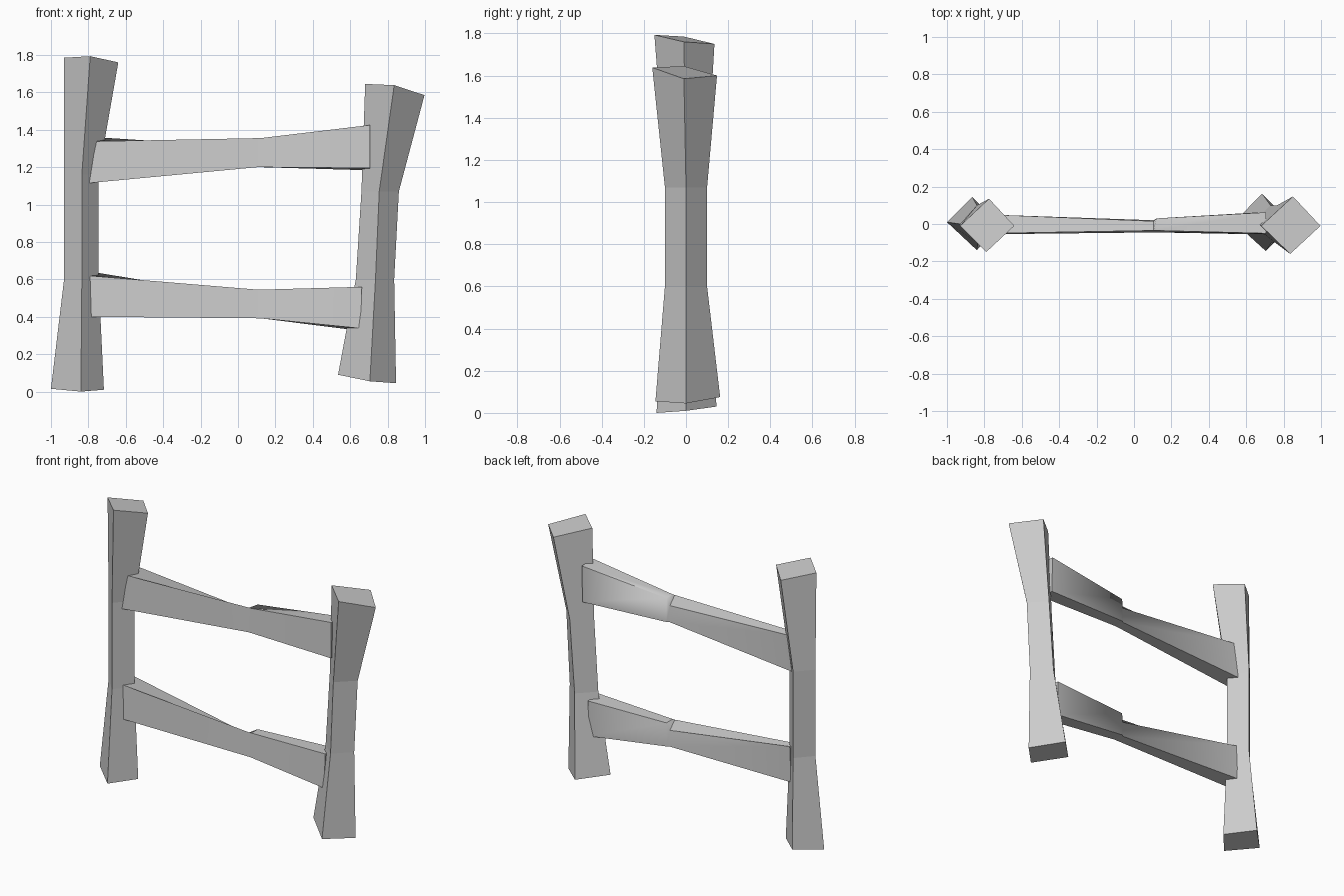
import bpy, bmesh, math

if "Cube" in bpy.data.objects:
    bpy.data.objects.remove(bpy.data.objects["Cube"])

def loft(name, rings, smooth=False):
    """Skin a stack of four-cornered rings and cap both ends."""
    bm = bmesh.new()
    rows = [[bm.verts.new(p) for p in r] for r in rings]
    for a, b in zip(rows, rows[1:]):
        for i in range(4):
            j = (i + 1) % 4
            bm.faces.new((a[i], a[j], b[j], b[i]))
    bm.faces.new(rows[0])
    bm.faces.new(rows[-1])
    bmesh.ops.recalc_face_normals(bm, faces=bm.faces)
    me = bpy.data.meshes.new(name)
    bm.to_mesh(me)
    bm.free()
    ob = bpy.data.objects.new(name, me)
    bpy.context.collection.objects.link(ob)
    if smooth:
        bpy.context.view_layer.objects.active = ob
        ob.select_set(True)
        bpy.ops.object.shade_smooth_by_angle(angle=math.radians(60))
        ob.select_set(False)
    return ob

def waist(xl, xf, xr, z, y=0.1):
    """Narrow diamond ring in the middle of a post."""
    return [(xl, 0, z), (xf, -y, z), (xr, 0, z), (xl + xr - xf, y, z)]

# Posts: diamond section, flared and slanted at both ends
loft("left_post", [
    [(-1.0, 0.01, 0.015), (-0.84, -0.14, 0.0), (-0.717, 0, 0.01), (-0.865, 0.145, 0.03)],
    waist(-0.93, -0.835, -0.745, 0.6),
    waist(-0.93, -0.835, -0.745, 1.16),
    [(-0.93, -0.01, 1.785), (-0.79, -0.15, 1.793), (-0.64, -0.01, 1.76), (-0.775, 0.135, 1.75)],
])
loft("right_post", [
    [(0.535, 0.01, 0.09), (0.705, -0.145, 0.055), (0.845, 0, 0.045), (0.685, 0.162, 0.075)],
    waist(0.63, 0.735, 0.835, 0.6),
    waist(0.66, 0.755, 0.86, 1.07),
    [(0.68, -0.01, 1.645), (0.835, -0.16, 1.638), (0.997, -0.01, 1.585), (0.85, 0.147, 1.60)],
])

def rail(name, left, mid, right):
    """left: 4 (x, z) corners; mid: top, bottom z; right: 4 (x, z) corners.
    Corner order: front bottom, front top, back top, back bottom."""
    top, bot = mid
    ys = (-0.055, -0.05, 0.05, 0.05)
    yr = (-0.055, -0.05, 0.062, 0.055)
    loft(name, [
        [(x, y, z) for (x, z), y in zip(left, ys)],
        [(0.105, -0.045, bot), (0.105, -0.035, top), (0.105, 0.015, top - 0.05), (0.105, 0.02, bot)],
        [(0.12, -0.045, bot), (0.12, -0.035, top), (0.12, 0.03, top), (0.12, 0.03, bot)],
        [(x, y, z) for (x, z), y in zip(right, yr)],
    ], smooth=True)

# Rails: hewn boards pinched in the middle
rail("upper_rail",
     [(-0.795, 1.115), (-0.76, 1.338), (-0.76, 1.36), (-0.795, 1.13)],
     (1.355, 1.2),
     [(0.705, 1.195), (0.705, 1.425), (0.705, 1.42), (0.705, 1.183)])
rail("lower_rail",
     [(-0.79, 0.4), (-0.8, 0.62), (-0.78, 0.64), (-0.79, 0.41)],
     (0.545, 0.392),
     [(0.655, 0.338), (0.662, 0.56), (0.662, 0.555), (0.655, 0.325)])
